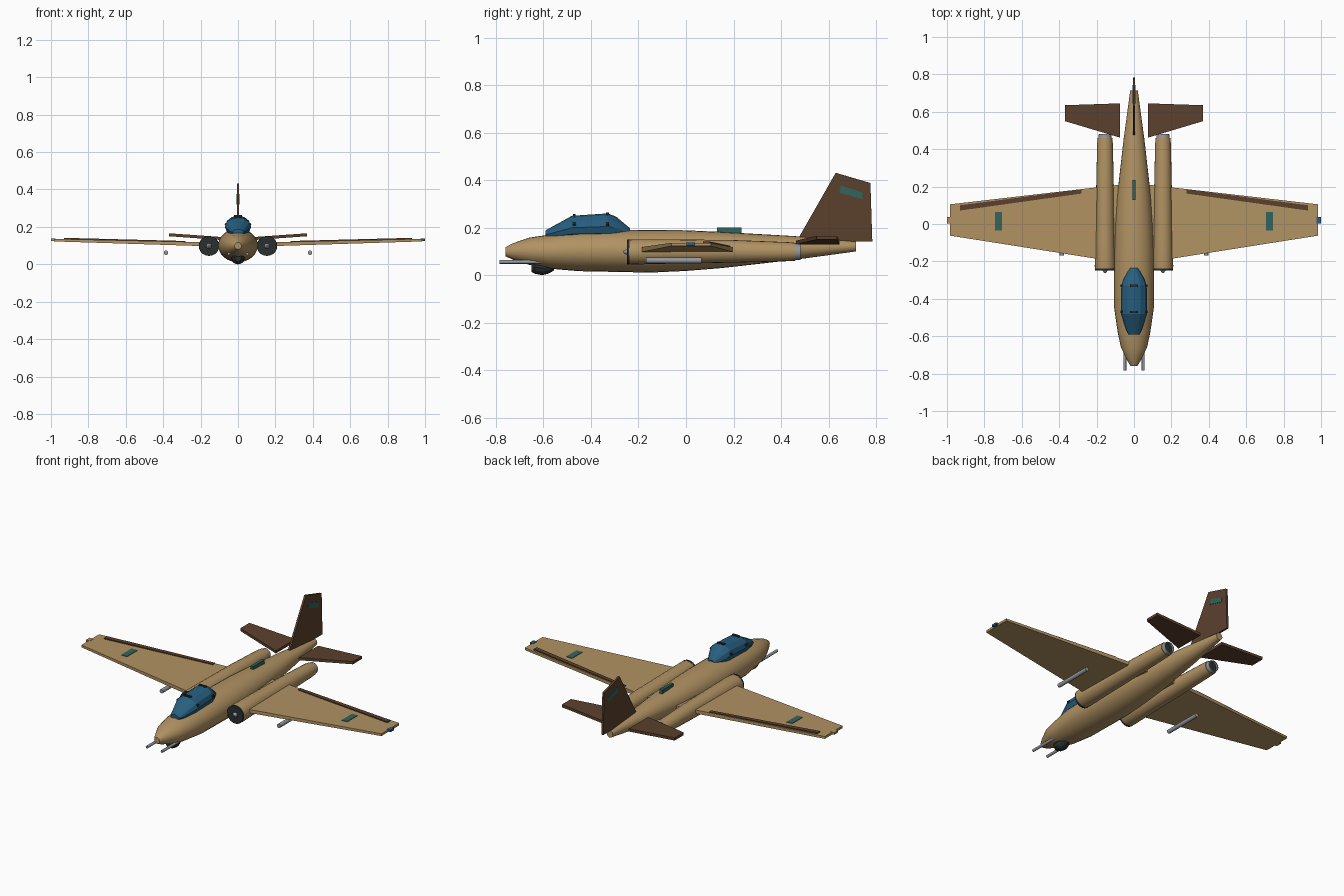
import bpy, bmesh, math
from mathutils import Vector

if "Cube" in bpy.data.objects:
    bpy.data.objects.remove(bpy.data.objects["Cube"])


def material(name, rgb):
    m = bpy.data.materials.new(name)
    m.diffuse_color = (*rgb, 1)
    m.use_nodes = True
    m.node_tree.nodes["Principled BSDF"].inputs["Base Color"].default_value = m.diffuse_color
    return m


TAN = material("sand_tan", (0.44, 0.29, 0.125))
BROWN = material("dark_brown", (0.105, 0.052, 0.027))
BLUE = material("glass_blue", (0.02, 0.115, 0.215))
TEAL = material("marking_teal", (0.033, 0.13, 0.11))
DARK = material("near_black", (0.022, 0.028, 0.028))
GREY = material("metal_grey", (0.30, 0.32, 0.34))


def finish(name, bm, mat, angle=None):
    bmesh.ops.recalc_face_normals(bm, faces=bm.faces)
    me = bpy.data.meshes.new(name)
    bm.to_mesh(me)
    bm.free()
    me.materials.append(mat)
    ob = bpy.data.objects.new(name, me)
    bpy.context.collection.objects.link(ob)
    if angle:
        bpy.ops.object.select_all(action='DESELECT')
        ob.select_set(True)
        bpy.context.view_layer.objects.active = ob
        bpy.ops.object.shade_smooth_by_angle(angle=math.radians(angle))
    return ob


def loft(name, sections, mat, sides=20, x=0, angle=35, caps=True):
    """Join elliptical rings along y; each section is (y, half width, bottom, top)."""
    bm = bmesh.new()
    rings = []
    for y, w, lo, hi in sections:
        c, h = (lo + hi) / 2, (hi - lo) / 2
        rings.append([bm.verts.new((x + w * math.cos(2 * math.pi * i / sides), y,
                                    c + h * math.sin(2 * math.pi * i / sides)))
                      for i in range(sides)])
    for a, b in zip(rings, rings[1:]):
        for i in range(sides):
            j = (i + 1) % sides
            bm.faces.new((a[i], a[j], b[j], b[i]))
    if caps:
        bm.faces.new(rings[0])
        bm.faces.new(rings[-1])
    return finish(name, bm, mat, angle)


def tube(name, x, z, r, y0, y1, mat, sides=12):
    return loft(name, [(y, r, z - r, z + r) for y in (y0, y1)], mat, sides, x)


def plate(name, points, offset, mat):
    """Solid between the polygon shifted by -offset and +offset."""
    bm = bmesh.new()
    d = Vector(offset)
    lo = [bm.verts.new(Vector(p) - d) for p in points]
    hi = [bm.verts.new(Vector(p) + d) for p in points]
    bm.faces.new(lo)
    bm.faces.new(hi)
    for i in range(len(points)):
        j = (i + 1) % len(points)
        bm.faces.new((lo[i], lo[j], hi[j], hi[i]))
    return finish(name, bm, mat)


def box(name, centre, size, mat):
    x, y, z = centre
    a, b = size[0] / 2, size[1] / 2
    return plate(name, [(x - a, y - b, z), (x + a, y - b, z), (x + a, y + b, z), (x - a, y + b, z)],
                 (0, 0, size[2] / 2), mat)


# Fuselage
loft("fuselage", [(-0.76, 0.018, 0.08, 0.117), (-0.73, 0.036, 0.066, 0.134), (-0.66, 0.07, 0.044, 0.158),
                  (-0.58, 0.087, 0.028, 0.170), (-0.45, 0.106, 0.017, 0.186), (-0.15, 0.106, 0.011, 0.191),
                  (0.0, 0.1, 0.018, 0.189), (0.15, 0.09, 0.03, 0.182), (0.45, 0.056, 0.064, 0.165),
                  (0.715, 0.02, 0.1, 0.142)], TAN, 24)

# Canopy with frame hoops
loft("canopy", [(-0.592, 0.028, 0.155, 0.188), (-0.565, 0.042, 0.15, 0.203), (-0.48, 0.07, 0.15, 0.250),
                (-0.33, 0.068, 0.15, 0.260), (-0.295, 0.056, 0.15, 0.247), (-0.235, 0.022, 0.16, 0.197)],
     BLUE, 12, angle=20)
for y, top in ((-0.47, 0.257), (-0.33, 0.264)):
    box("canopy_frame", (0, y, top - 0.004), (0.045, 0.012, 0.008), DARK)
    for s in (-1, 1):
        tube("canopy_latch", s * 0.064, 0.214, 0.007, y - 0.007, y + 0.007, DARK, 8)

# Chin turret
loft("chin_turret", [(-0.65, 0.018, 0.014, 0.06), (-0.635, 0.033, 0.006, 0.06), (-0.605, 0.036, 0.0, 0.06),
                     (-0.58, 0.03, 0.006, 0.06), (-0.555, 0.015, 0.02, 0.06)], DARK, 12, angle=20)

# Spine antenna block
box("spine_antenna", (0, 0.182, 0.186), (0.017, 0.105, 0.028), TEAL)

# Fin and its markings
plate("tail_fin", [(0, 0.465, 0.142), (0, 0.63, 0.431), (0, 0.776, 0.388), (0, 0.784, 0.142)],
      (0.006, 0, 0), BROWN)
plate("fin_marking", [(0, 0.652, 0.377), (0, 0.742, 0.349), (0, 0.742, 0.32), (0, 0.645, 0.348)],
      (0.008, 0, 0), TEAL)


def wing_z(x):
    return 0.11 + (x - 0.2) * 0.026


for s, side in ((1, "right"), (-1, "left")):
    # Wing, tapering in chord and thickness
    bm = bmesh.new()
    rings = []
    for x, y0, y1, t in ((0.06, -0.208, 0.212, 0.013), (0.985, -0.062, 0.105, 0.008)):
        z = wing_z(x)
        rings.append([bm.verts.new((s * x, y, z + k)) for y, k in
                      ((y0, -t), (y1, -t), (y1, t * 0.7), (y0, t * 0.7))])
    for i in range(4):
        j = (i + 1) % 4
        bm.faces.new((rings[0][i], rings[0][j], rings[1][j], rings[1][i]))
    bm.faces.new(rings[0])
    bm.faces.new(rings[1])
    finish(side + "_wing", bm, TAN)

    # Control surface strip, wing marking and tip light
    plate(side + "_aileron", [(s * x, y, wing_z(x) + 0.008) for x, y in
                              ((0.28, 0.163), (0.28, 0.185), (0.93, 0.1), (0.93, 0.072))],
          (0, 0, 0.0045), BROWN)
    plate(side + "_wing_marking", [(s * x, y, wing_z(x) + 0.007) for x, y in
                                   ((0.705, -0.035), (0.742, -0.035), (0.742, 0.063), (0.705, 0.063))],
          (0, 0, 0.0025), TEAL)
    box(side + "_tip_light", (s * 0.988, 0.02, 0.131), (0.024, 0.034, 0.013), BLUE if s > 0 else TAN)

    # Engine nacelle with intake, hub and exhaust
    nx = s * 0.155
    loft(side + "_nacelle", [(-0.24, 0.053, 0.047, 0.149), (-0.225, 0.055, 0.045, 0.151),
                             (-0.1, 0.052, 0.048, 0.151), (0.2, 0.047, 0.053, 0.148),
                             (0.43, 0.042, 0.059, 0.139), (0.46, 0.039, 0.061, 0.136)], TAN, 20, nx)
    tube(side + "_intake", nx, 0.098, 0.053, -0.248, -0.238, DARK, 20)
    loft(side + "_intake_hub", [(-0.262, 0.005, 0.093, 0.103), (-0.245, 0.016, 0.082, 0.114)], GREY, 12, nx)
    loft(side + "_exhaust", [(0.45, 0.037, 0.063, 0.135), (0.482, 0.033, 0.065, 0.131),
                             (0.482, 0.028, 0.07, 0.126), (0.455, 0.026, 0.072, 0.124)], GREY, 16, nx)
    tube(side + "_exhaust_core", nx, 0.098, 0.027, 0.455, 0.472, DARK, 16)

    # Tailplane with upward tilt
    plate(side + "_tailplane", [(s * x, y, z) for x, y, z in
                                ((0.075, 0.462, 0.137), (0.37, 0.55, 0.158),
                                 (0.37, 0.635, 0.158), (0.075, 0.645, 0.137))],
          (0, 0, 0.008), BROWN)

    # Nose gun and underwing rod
    tube(side + "_gun_barrel", s * 0.049, 0.056, 0.008, -0.784, -0.58, GREY)
    tube(side + "_underwing_rod", s * 0.385, 0.062, 0.012, -0.168, 0.066, GREY)
